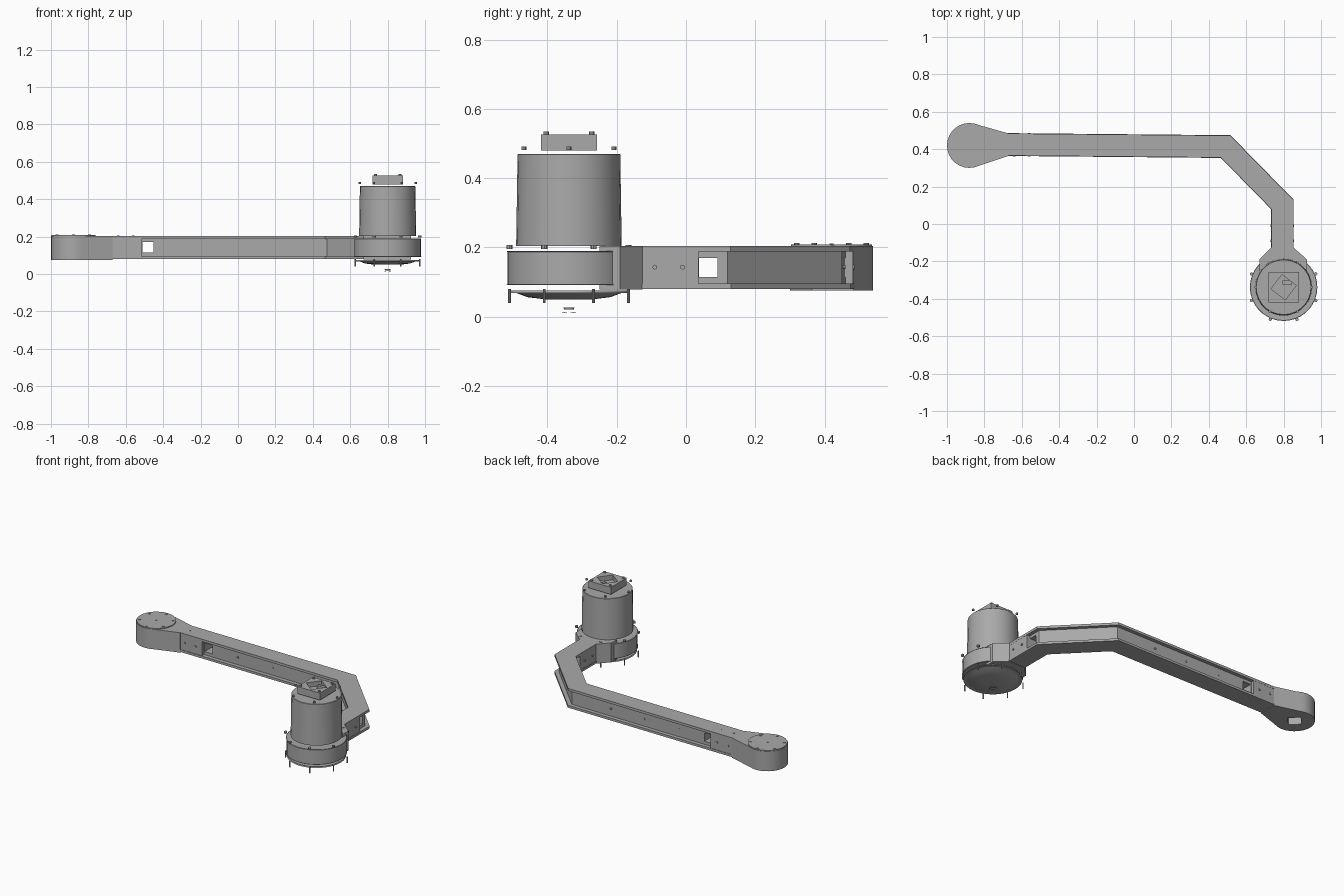
import bpy, bmesh, math
from math import sin, cos, pi, radians
from mathutils import Vector, Matrix

cube = bpy.data.objects.get("Cube")
if cube:
    bpy.data.objects.remove(cube, do_unlink=True)

GREY = (0.40, 0.40, 0.40, 1)
mat = bpy.data.materials.new("plain grey")
mat.use_nodes = True
mat.diffuse_color = GREY
mat.node_tree.nodes["Principled BSDF"].inputs["Base Color"].default_value = GREY


def finish(name, bm, smooth=False):
    bmesh.ops.recalc_face_normals(bm, faces=bm.faces)
    mesh = bpy.data.meshes.new(name)
    bm.to_mesh(mesh)
    bm.free()
    mesh.materials.append(mat)
    ob = bpy.data.objects.new(name, mesh)
    bpy.context.collection.objects.link(ob)
    bpy.ops.object.select_all(action='DESELECT')
    ob.select_set(True)
    bpy.context.view_layer.objects.active = ob
    if smooth:
        bpy.ops.object.shade_smooth_by_angle(angle=radians(32))
    return ob


def prism(name, outline, z0, z1, smooth=False):
    bm = bmesh.new()
    face = bm.faces.new([bm.verts.new((x, y, z0)) for x, y in outline])
    ext = bmesh.ops.extrude_face_region(bm, geom=[face])
    for v in ext["geom"]:
        if isinstance(v, bmesh.types.BMVert):
            v.co.z = z1
    return finish(name, bm, smooth)


def rect(cx, cy, w, d):
    return [(cx - w/2, cy - d/2), (cx + w/2, cy - d/2), (cx + w/2, cy + d/2), (cx - w/2, cy + d/2)]


def ring(cx, cy, r, n, start=0.0, sweep=2*pi):
    count = n if sweep >= 2*pi else n + 1
    return [(cx + r*cos(start + sweep*i/n), cy + r*sin(start + sweep*i/n)) for i in range(count)]


def strip(path, half):
    # Closed outline of a mitred band around a centre line
    pts = [Vector(p) for p in path]
    left, right = [], []
    for i, p in enumerate(pts):
        a = (p - pts[i-1]).normalized() if i else (pts[1] - p).normalized()
        b = (pts[i+1] - p).normalized() if i < len(pts) - 1 else a
        na, nb = Vector((-a.y, a.x)), Vector((-b.y, b.x))
        m = (na + nb).normalized()
        off = m * half / m.dot(na)
        left.append(tuple(p + off))
        right.append(tuple(p - off))
    return left + right[::-1]


def cut(ob, cutter):
    mod = ob.modifiers.new("cut", 'BOOLEAN')
    mod.operation = 'DIFFERENCE'
    mod.solver = 'EXACT'
    mod.object = cutter
    bpy.context.view_layer.objects.active = ob
    bpy.ops.object.modifier_apply(modifier=mod.name)
    bpy.data.objects.remove(cutter, do_unlink=True)


def lathe(name, cx, cy, profile, n, windows=None):
    bm = bmesh.new()
    rows = [[bm.verts.new((x, y, z)) for x, y in ring(cx, cy, r, n)] for r, z in profile]
    for k in range(len(rows) - 1):
        for i in range(n):
            j = (i + 1) % n
            f = bm.faces.new((rows[k][i], rows[k][j], rows[k+1][j], rows[k+1][i]))
            f.tag = k == windows and i % 6 < 4
    bm.faces.new(rows[0])
    bm.faces.new(rows[-1])
    bmesh.ops.recalc_face_normals(bm, faces=bm.faces)
    tagged = [f for f in bm.faces if f.tag]
    if tagged:
        bmesh.ops.inset_region(bm, faces=tagged, thickness=0.006, depth=0)
        bmesh.ops.inset_region(bm, faces=tagged, thickness=0.001, depth=-0.02)
    return finish(name, bm, True)


def screw(name, pos, r=0.007, length=0.01, axis='Z'):
    bm = bmesh.new()
    rot = {'Z': Matrix(), 'X': Matrix.Rotation(pi/2, 4, 'Y'), 'Y': Matrix.Rotation(pi/2, 4, 'X')}[axis]
    bmesh.ops.create_cone(bm, cap_ends=True, segments=8, radius1=r, radius2=r, depth=length,
                          matrix=Matrix.Translation(pos) @ rot)
    return finish(name, bm)


# Arm: channelled beam with top and bottom flanges and a central web
BEND1, BEND2 = (0.49, 0.414), (0.793, 0.105)
PATH = [(-0.70, 0.425), BEND1, BEND2, (0.793, -0.17)]
prism("arm_top_flange", strip(PATH, 0.059), 0.188, 0.204)
prism("arm_bottom_flange", strip(PATH, 0.061), 0.08, 0.095)
web = prism("arm_web", strip([(-0.53, 0.424), BEND1, BEND2, (0.793, 0.03)], 0.036), 0.09, 0.195)
cut(web, prism("cutter", rect(-0.482, 0.42, 0.058, 0.3), 0.115, 0.17))
cut(web, prism("cutter", rect(0.793, 0.064, 0.3, 0.054), 0.115, 0.17))
prism("arm_outer_block", strip([(-0.70, 0.425), (-0.515, 0.4235)], 0.058), 0.085, 0.20)
prism("arm_inner_block", strip([(0.793, 0.036), (0.793, -0.17)], 0.058), 0.085, 0.20)
for x in (-0.64, -0.56):
    for y in (0.366, 0.482):
        screw("arm_side_screw", (x, y, 0.143), axis='Y')
    screw("arm_top_screw", (x, 0.423, 0.203), 0.006, 0.006)
for x in (-0.27, -0.02, 0.22):
    for y in (0.384, 0.455):
        screw("web_screw", (x, y, 0.143), 0.006, axis='Y')
for y in (-0.09, -0.01):
    for x in (0.735, 0.851):
        screw("neck_screw", (x, y, 0.143), axis='X')

# Pivot end: rounded boss that tapers into the arm
PX, PY = -0.88, 0.42
boss = prism("pivot_boss", ring(PX, PY, 0.12, 18, radians(65), radians(230))
             + [(-0.67, 0.364), (-0.67, 0.484)], 0.075, 0.204, True)
cut(boss, prism("cutter", ring(PX, PY, 0.055, 4), 0.05, 0.12))
prism("pivot_cover", ring(PX, PY, 0.117, 24), 0.20, 0.209, True)
for x, y in ring(PX, PY, 0.1, 6, pi/6):
    screw("pivot_cover_screw", (x, y, 0.208), 0.008, 0.008)
screw("pivot_centre_screw", (PX, PY, 0.208), 0.006, 0.006)

# Motor: neck, collar, body and domed underside
MX, MY = 0.80, -0.338
prism("motor_neck", [(0.735, -0.125), (0.852, -0.125), (0.925, -0.19), (0.925, -0.25),
                     (0.67, -0.25), (0.67, -0.19)], 0.078, 0.204)
lathe("motor_collar", MX, MY, [(0.155, 0.075), (0.190, 0.075), (0.197, 0.085),
                               (0.197, 0.195), (0.190, 0.205), (0.155, 0.205)], 36)
lathe("motor_body", MX, MY, [(0.167, 0.19), (0.167, 0.475), (0.155, 0.488)], 28)
lathe("motor_underside", MX, MY, [(0.19, 0.08), (0.185, 0.062), (0.125, 0.037), (0.07, 0.03)], 36, 1)
hub = lathe("motor_shaft", MX, MY, [(0.030, 0.04), (0.032, 0.02), (0.04, 0.0)], 16)
cut(hub, prism("cutter", ring(MX, MY, 0.025, 4), -0.02, 0.02))
for i, (x, y) in enumerate(ring(MX, MY, 0.186, 8, pi/8)):
    screw("underside_pin", (x, y, 0.06), 0.004, 0.04)
    screw("collar_screw", (x, y, 0.201), 0.009, 0.012)
for x, y in ring(MX, MY, 0.15, 6):
    screw("body_screw", (x, y, 0.486), 0.007, 0.01)

# Connector box on top of the motor, with a diamond socket
box = prism("connector_box", rect(MX, MY, 0.162, 0.162), 0.48, 0.526)
cut(box, prism("cutter", ring(MX, MY, 0.068, 4, radians(8)), 0.495, 0.6))
prism("connector_key", rect(MX + 0.02, MY + 0.025, 0.05, 0.02), 0.49, 0.515)
for sx in (-1, 1):
    for sy in (-1, 1):
        screw("connector_screw", (MX + sx*0.066, MY + sy*0.066, 0.528), 0.008, 0.012)
